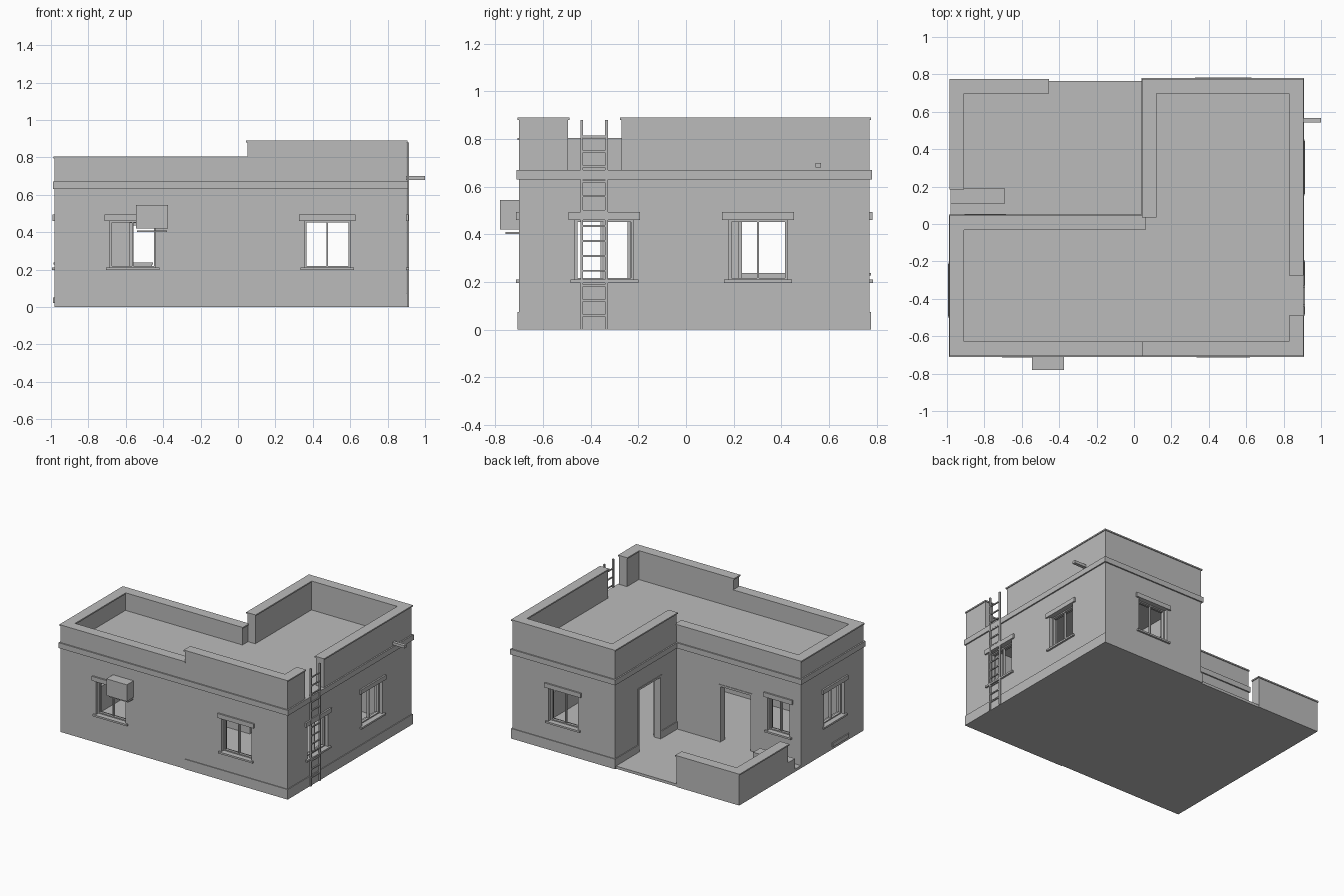
import bpy, bmesh
from mathutils import Vector

if "Cube" in bpy.data.objects:
    bpy.data.objects.remove(bpy.data.objects["Cube"])

grey = bpy.data.materials.new("plaster grey")
grey.diffuse_color = (0.5, 0.5, 0.5, 1)
grey.use_nodes = True
grey.node_tree.nodes["Principled BSDF"].inputs["Base Color"].default_value = grey.diffuse_color


def make(name, bm):
    bmesh.ops.recalc_face_normals(bm, faces=bm.faces)
    me = bpy.data.meshes.new(name)
    bm.to_mesh(me)
    bm.free()
    me.materials.append(grey)
    ob = bpy.data.objects.new(name, me)
    bpy.context.collection.objects.link(ob)
    return ob


def add_box(bm, x0, x1, y0, y1, z0, z1):
    vs = bmesh.ops.create_cube(bm, size=1)["verts"]
    for v in vs:
        v.co = Vector(((x0 + x1) / 2 + v.co.x * (x1 - x0),
                       (y0 + y1) / 2 + v.co.y * (y1 - y0),
                       (z0 + z1) / 2 + v.co.z * (z1 - z0)))


def box(name, *b):
    bm = bmesh.new()
    add_box(bm, *b)
    return make(name, bm)


def offset(path, d, closed, ext=0):
    """Shift an axis-aligned path outward (to the right of travel) by d."""
    n, res = len(path), []
    pts = [Vector(p) for p in path]
    for i, p in enumerate(pts):
        q = p.copy()
        if closed or i > 0:
            t = (p - pts[i - 1]).normalized()
            q += Vector((t.y, -t.x)) * d
            if not closed and i == n - 1:
                q += t * ext
        if closed or i < n - 1:
            t = (pts[(i + 1) % n] - p).normalized()
            q += Vector((t.y, -t.x)) * d
            if not closed and i == 0:
                q -= t * ext
        res.append(q)
    return res


def strip(name, path, out, inn, z0, z1, closed=False, ext=0):
    """Wall, band or coping of rectangular section along a path."""
    bm = bmesh.new()
    a, b = offset(path, out, closed, ext), offset(path, inn, closed, ext)
    rows = [[bm.verts.new((*p, z)) for z, p in ((z0, o), (z0, i), (z1, i), (z1, o))]
            for o, i in zip(a, b)]
    for k in range(len(rows) if closed else len(rows) - 1):
        r, s = rows[k], rows[(k + 1) % len(rows)]
        for j in range(4):
            bm.faces.new((r[j], r[(j + 1) % 4], s[(j + 1) % 4], s[j]))
    if not closed:
        bm.faces.new(rows[0])
        bm.faces.new(rows[-1])
    return make(name, bm)


def slab(name, path, z0, z1):
    bm = bmesh.new()
    f = bm.faces.new([bm.verts.new((*p, z0)) for p in path])
    g = bmesh.ops.extrude_face_region(bm, geom=[f])["geom"]
    for v in g:
        if isinstance(v, bmesh.types.BMVert):
            v.co.z = z1
    if f.is_valid and not any(len(e.link_faces) == 2 for e in f.edges):
        bm.faces.new(f.verts[:])
    return make(name, bm)


def on_wall(side, u0, u1, n0, n1, z0, z1):
    """Box limits for a part at u along a wall, n outward from its face."""
    axis, sign, plane = side
    p, q = sorted((plane + sign * n0, plane + sign * n1))
    return (u0, u1, p, q, z0, z1) if axis == "y" else (p, q, u0, u1, z0, z1)


T = 0.065
L = [(-.98, -.70), (.90, -.70), (.90, .77), (.05, .77), (.05, .04), (-.98, .04)]
FRONT, RIGHT, LEFT = ("y", -1, -.70), ("x", 1, .90), ("x", -1, -.98)
BACK, YARD_BACK, YARD_SIDE = ("y", 1, .77), ("y", 1, .04), ("x", -1, .05)
windows = [("front_left", FRONT, -.685, -.44), ("front_right", FRONT, .355, .60),
           ("right_front", RIGHT, -.465, -.22), ("right_back", RIGHT, .18, .425),
           ("back", BACK, .355, .60), ("left", LEFT, -.475, -.235),
           ("yard", YARD_BACK, -.885, -.705)]
doors = [("yard_back_door", YARD_BACK, -.58, -.30, .45),
         ("yard_side_door", YARD_SIDE, .22, .50, .495)]

# walls with window and door openings cut out
walls = strip("walls", L, 0, -T, 0, .67, closed=True)
bm = bmesh.new()
for _, side, u0, u1 in windows:
    add_box(bm, *on_wall(side, u0, u1, -T - .02, .03, .21, .46))
for _, side, u0, u1, top in doors:
    add_box(bm, *on_wall(side, u0, u1, -T - .02, .03, .02, top))
cutter = make("opening_cutter", bm)
cutter.hide_render = True
mod = walls.modifiers.new("openings", "BOOLEAN")
mod.operation, mod.solver, mod.object = "DIFFERENCE", "EXACT", cutter
dg = bpy.context.evaluated_depsgraph_get()
walls_mesh = bpy.data.meshes.new_from_object(walls.evaluated_get(dg))
walls.modifiers.clear()
walls.data = walls_mesh
bpy.data.objects.remove(cutter)

# floors and roof
inner = offset(L, -T, True)
slab("floor", inner, 0, .02)
slab("roof", inner, .63, .67)
box("yard_floor", -.98, .05, .04, .765, 0, .02)

# cornice and plinth
strip("cornice", L, .01, 0, .63, .67, closed=True)
strip("plinth", [(.05, .22), (.05, .04)], .006, 0, 0, .075)
strip("plinth_main", [(.05, -.70), (.90, -.70), (.90, .77), (.05, .77), (.05, .50)],
      .006, 0, 0, .075)

# parapets and low yard wall, each with a thin coping
for name, path, z0, z1 in (
        ("high_parapet_back", [(.90, -.27), (.90, .77), (.05, .77), (.05, .04)], .67, .89),
        ("high_parapet_front", [(.05, -.70), (.90, -.70), (.90, -.495)], .67, .89),
        ("low_parapet", [(.055, .04), (-.98, .04), (-.98, -.70), (.05, -.70)], .67, .805),
        ("yard_wall", [(-.46, .77), (-.98, .77), (-.98, .19)], 0, .238)):
    strip(name, path, 0, -T, z0, z1 - .01)
    strip(name + "_coping", path, .006, -T - .006, z1 - .01, z1, ext=.006)

# windows: lintel, sill, frame and mullion
for name, side, u0, u1 in windows:
    box(name + "_lintel", *on_wall(side, u0 - .028, u1 + .028, -.01, .012, .46, .493))
    box(name + "_sill", *on_wall(side, u0 - .02, u1 + .02, -.03, .014, .197, .21))
    bm = bmesh.new()
    c = (u0 + u1) / 2
    for a, b in ((u0, u0 + .01), (c - .004, c + .004), (u1 - .01, u1)):
        add_box(bm, *on_wall(side, a, b, -.045, -.025, .21, .46))
    for a, b in ((.21, .218), (.452, .46)):
        add_box(bm, *on_wall(side, u0, u1, -.045, -.025, a, b))
    make(name + "_window_frame", bm)

# door frames
for name, side, u0, u1, top in doors:
    bm = bmesh.new()
    for a, b in ((u0, u0 + .015), (u1 - .015, u1)):
        add_box(bm, *on_wall(side, a, b, -.05, .004, .02, top))
    add_box(bm, *on_wall(side, u0, u1, -.05, .004, top - .015, top))
    make(name + "_frame", bm)

# ladder on the right wall
bm = bmesh.new()
for y in (-.437, -.333):
    add_box(bm, .903, .915, y - .006, y + .006, 0, .88)
for i in range(13):
    z = .06 + i * .0625
    add_box(bm, .905, .913, -.437, -.333, z - .004, z + .004)
make("ladder", bm)

# water spout, cooling unit with shelf, yard step, wall vent
box("water_spout", .89, 1.0, .543, .567, .68, .70)
box("cooling_unit", -.545, -.375, -.78, -.69, .42, .545)
box("cooling_unit_shelf", -.54, -.38, -.757, -.69, .402, .41)
box("yard_step", -.98, -.69, .11, .19, 0, .10)
box("wall_vent", -.988, -.975, -.52, -.33, .02, .05)
